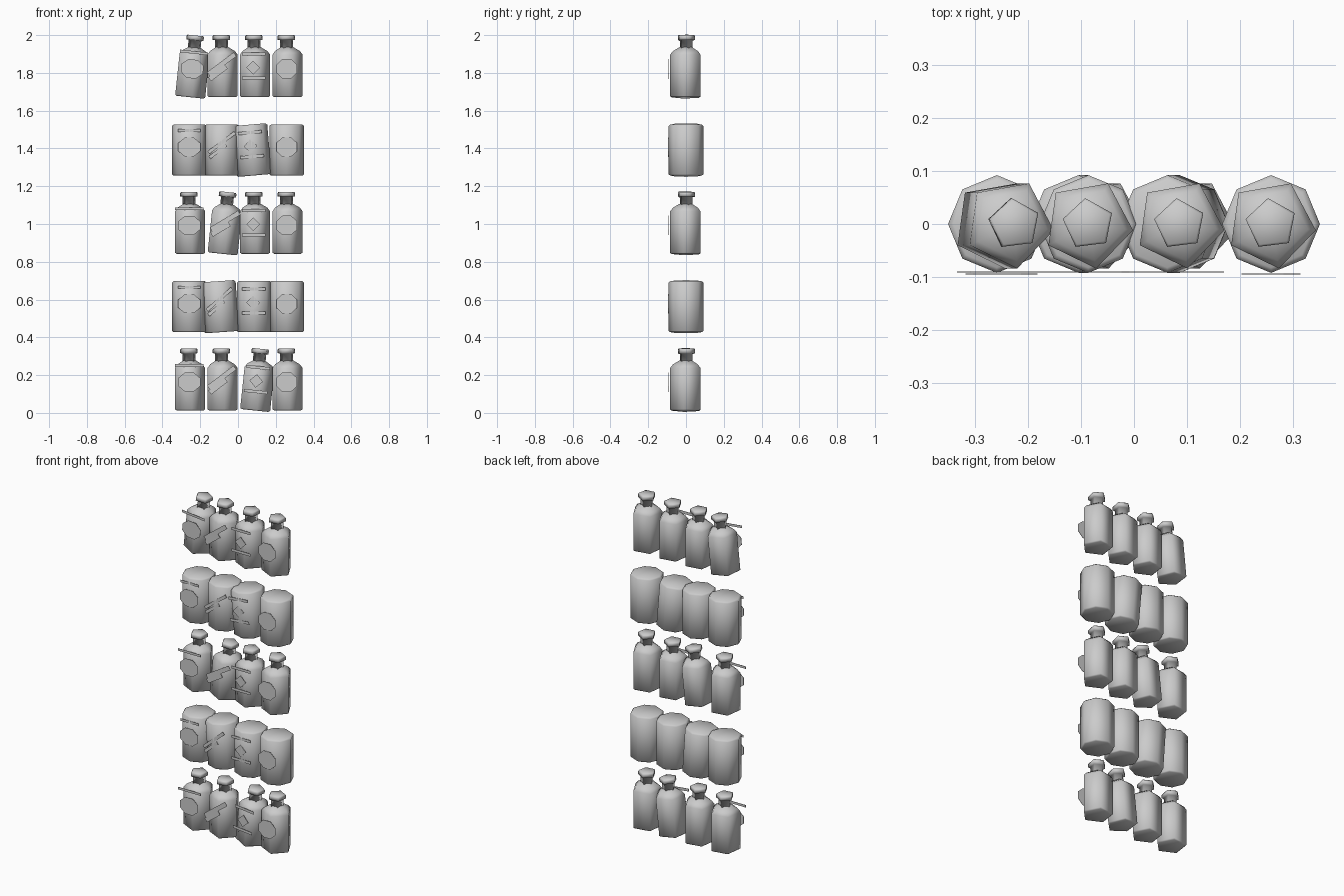
import bpy, bmesh
from math import sin, cos, pi, radians
from mathutils import Matrix, Vector

if "Cube" in bpy.data.objects:
    bpy.data.objects.remove(bpy.data.objects["Cube"])

grey = bpy.data.materials.new("plain grey")
grey.use_nodes = True
GREY = (0.6, 0.6, 0.6, 1)
grey.diffuse_color = GREY
grey.node_tree.nodes["Principled BSDF"].inputs["Base Color"].default_value = GREY


def finish(bm, name, place, smooth):
    bmesh.ops.recalc_face_normals(bm, faces=bm.faces)
    for face in bm.faces:
        face.smooth = smooth
    mesh = bpy.data.meshes.new(name)
    bm.to_mesh(mesh)
    bm.free()
    mesh.materials.append(grey)
    obj = bpy.data.objects.new(name, mesh)
    obj.matrix_world = place
    bpy.context.collection.objects.link(obj)


def turned(name, profile, sides, turn, place):
    """Few-sided vessel from (radius, height) pairs."""
    bm = bmesh.new()
    rings = []
    for r, h in profile:
        angles = [radians(turn) + 2 * pi * i / sides for i in range(sides)]
        rings.append([bm.verts.new((r * cos(a), r * sin(a), h)) for a in angles])
    for low, high in zip(rings, rings[1:]):
        for i in range(sides):
            j = (i + 1) % sides
            bm.faces.new((low[i], low[j], high[j], high[i]))
    bm.faces.new(rings[0])
    bm.faces.new(rings[-1])
    finish(bm, name, place, True)


def plate(name, outline, x, h, y, place, tilt=0):
    """Thin flat label facing the front."""
    bm = bmesh.new()
    spin = Matrix.Rotation(-radians(tilt), 4, "Y")
    base = [bm.verts.new(Vector((x, y, h)) + spin @ Vector((u, 0, v))) for u, v in outline]
    face = bm.faces.new(base)
    back = bmesh.ops.extrude_face_region(bm, geom=[face])["geom"]
    moved = [v for v in back if isinstance(v, bmesh.types.BMVert)]
    bmesh.ops.translate(bm, verts=moved, vec=(0, 0.002, 0))
    finish(bm, name, place, False)


def bar(w, t):
    return [(-w / 2, -t / 2), (w / 2, -t / 2), (w / 2, t / 2), (-w / 2, t / 2)]


def disc(rx, rz, sides=8, turn=22.5):
    angles = [radians(turn) + 2 * pi * i / sides for i in range(sides)]
    return [(rx * cos(a), rz * sin(a)) for a in angles]


BOTTLE = [(0.076, 0), (0.085, 0.006), (0.085, 0.225), (0.07, 0.244), (0.036, 0.264)]
NECK = [(0.036, 0.25), (0.036, 0.302), (0.049, 0.303), (0.049, 0.322), (0.044, 0.328)]
JAR = [(0.084, 0), (0.092, 0.006), (0.092, 0.262), (0.082, 0.27)]
TILTS = {(0, 2): 6, (1, 1): -4, (2, 1): 6, (3, 2): -5, (4, 0): 6}
SPACING = 0.172

for row in range(5):
    is_jar = row % 2 == 1
    for col in range(4):
        spot = Matrix.Translation(((col - 1.5) * SPACING, 0, 0.013 + row * 0.4147))
        place = spot @ Matrix.Rotation(radians(TILTS.get((row, col), 0)), 4, "Y")
        # Vessel
        if is_jar:
            turned("jar", JAR, 8, 0, place)
        else:
            turned("bottle_body", BOTTLE, 5, -8, place)
            turned("bottle_neck_and_cap", NECK, 5, 25, place)
        # Labels, one design per column
        near, far = -0.095, -0.091
        if col == 0:
            plate("round_label", disc(0.064, 0.054), 0, 0.15, near, place)
            plate("label_bar", bar(0.12 if is_jar else 0.15, 0.014), 0, 0.238, far, place)
        elif col == 1:
            thick = 0.018 if is_jar else 0.026
            plate("long_stripe", bar(0.175, thick), 0, 0.174, far, place, 37)
            plate("short_stripe", bar(0.11, thick), -0.02, 0.128, far, place, 37)
        elif col == 2:
            plate("diamond_label", disc(0.036, 0.036, 4, 0), -0.006, 0.156, far, place)
            for h in (0.1, 0.228):
                plate("label_bar", bar(0.125, 0.016), -0.003, h, far, place)
        else:
            plate("round_label", disc(0.06, 0.056), 0, 0.15, near, place)
